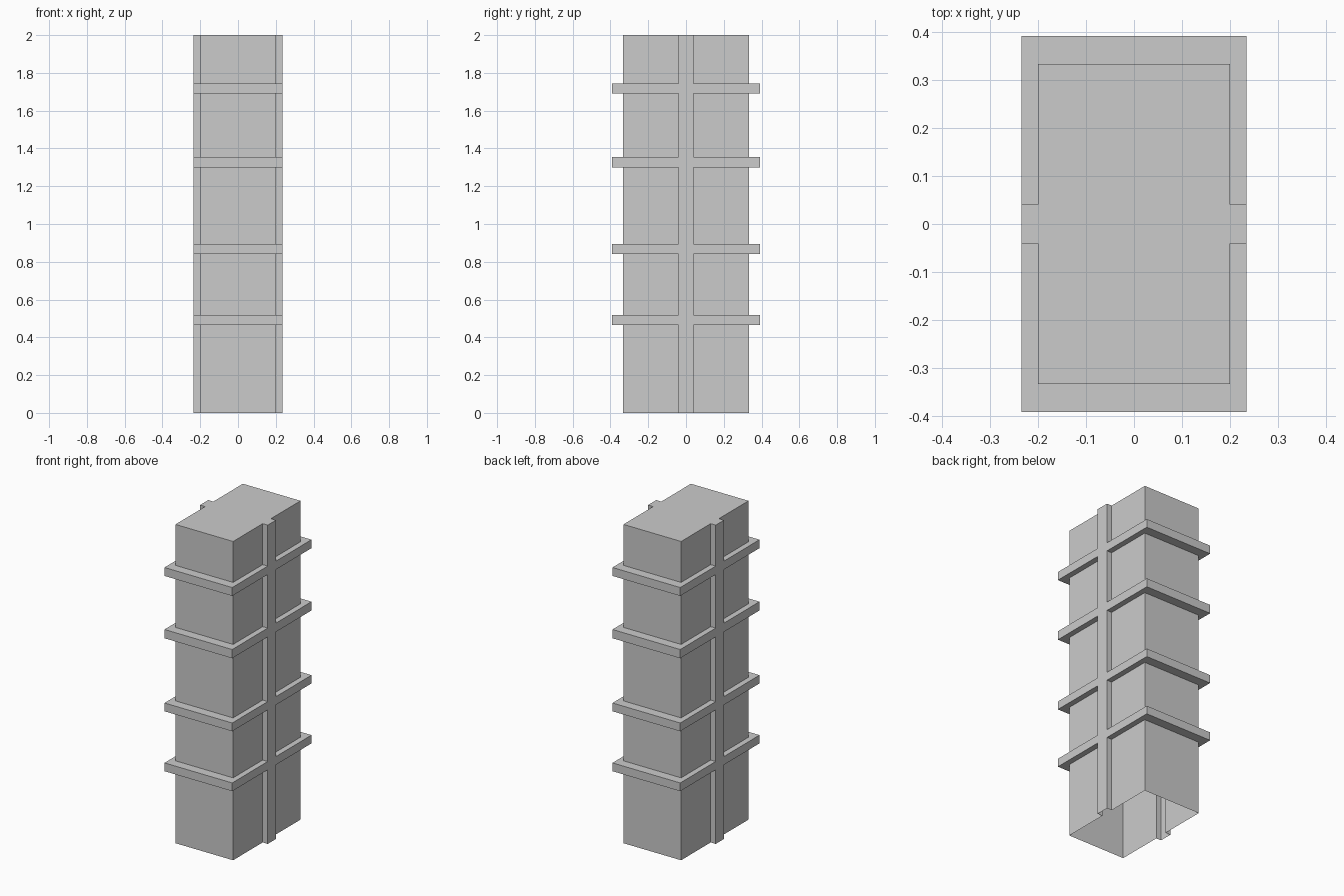
import bpy, bmesh

if "Cube" in bpy.data.objects:
    bpy.data.objects.remove(bpy.data.objects["Cube"])

BX, BY = 0.20, 0.334      # tower half width / half depth
RX, RY = 0.235, 0.393     # band half width / half depth
S = 0.041                 # half width of the vertical side strips
TOP = 2.0
BANDS = [(0.465, 0.517), (0.841, 0.893), (1.299, 1.354), (1.69, 1.743)]


def both_sides(half):
    """Complete a right-hand outline by rotating it half a turn."""
    return half + [(-x, -y) for x, y in half]


# Tower outline with side strips, and band outline with matching points
body = both_sides([(BX, -BY), (BX, -S), (RX, -S), (RX, S), (BX, S), (BX, BY)])
band = both_sides([(RX, -RY), (RX, -S), (RX, -S), (RX, S), (RX, S), (RX, RY)])

# Stack of sections from the ground up
sections = [(body, 0.0)]
for low, high in BANDS:
    sections += [(body, low), (band, low), (band, high), (body, high)]
sections.append((body, TOP))

bm = bmesh.new()
rings = [[bm.verts.new((x, y, z)) for x, y in outline] for outline, z in sections]
for a, b in zip(rings, rings[1:]):
    n = len(a)
    for i in range(n):
        j = (i + 1) % n
        bm.faces.new((a[i], a[j], b[j], b[i]))

# Closed roof; the underside stays open
bm.faces.new(rings[-1])

# Merge where strips and bands meet flush
bmesh.ops.remove_doubles(bm, verts=bm.verts, dist=0.0001)
bmesh.ops.dissolve_degenerate(bm, edges=bm.edges, dist=0.0001)
bmesh.ops.recalc_face_normals(bm, faces=bm.faces)

mesh = bpy.data.meshes.new("banded_tower")
bm.to_mesh(mesh)
bm.free()
bpy.context.collection.objects.link(bpy.data.objects.new("banded_tower", mesh))
